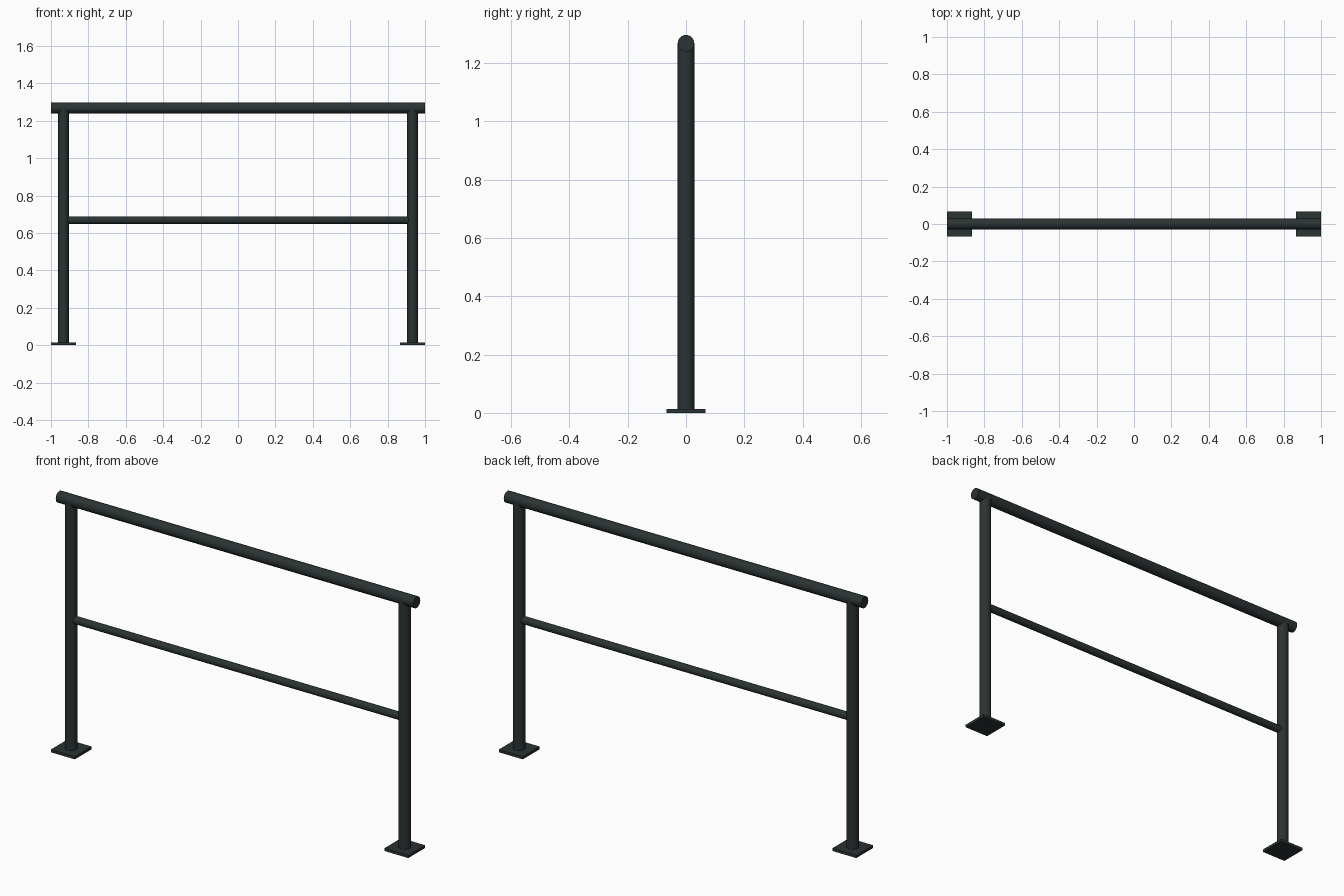
import bpy
import math

cube = bpy.data.objects.get("Cube")
if cube:
    bpy.data.objects.remove(cube, do_unlink=True)

paint = bpy.data.materials.new("dark_green_grey_paint")
paint.use_nodes = True
colour = (0.024, 0.033, 0.033, 1)
paint.diffuse_color = colour
paint.node_tree.nodes["Principled BSDF"].inputs["Base Color"].default_value = colour

POST_X = 0.933
TUBE_R = 0.0285
RAIL_Z = 1.268
PLATE_W = 0.134
PLATE_H = 0.014


def finish(name):
    obj = bpy.context.object
    obj.name = name
    obj.data.materials.append(paint)
    return obj


def tube(name, radius, length, location, along_x=False):
    turn = (0, math.pi / 2, 0) if along_x else (0, 0, 0)
    bpy.ops.mesh.primitive_cylinder_add(
        vertices=24, radius=radius, depth=length, location=location, rotation=turn)
    bpy.ops.object.shade_smooth_by_angle(angle=math.radians(40))
    return finish(name)


# Horizontal rails
tube("top_rail", TUBE_R, 2, (0, 0, RAIL_Z), along_x=True)
tube("middle_rail", 0.019, 2 * POST_X, (0, 0, 0.668), along_x=True)

# Posts on square base plates
for side, sign in (("left", 1), ("right", -1)):
    x = sign * POST_X
    tube(side + "_post", TUBE_R, RAIL_Z - PLATE_H / 2, (x, 0, (RAIL_Z + PLATE_H / 2) / 2))
    bpy.ops.mesh.primitive_cube_add(size=1, location=(x, 0, PLATE_H / 2))
    plate = finish(side + "_base_plate")
    plate.scale = (PLATE_W, PLATE_W, PLATE_H)
